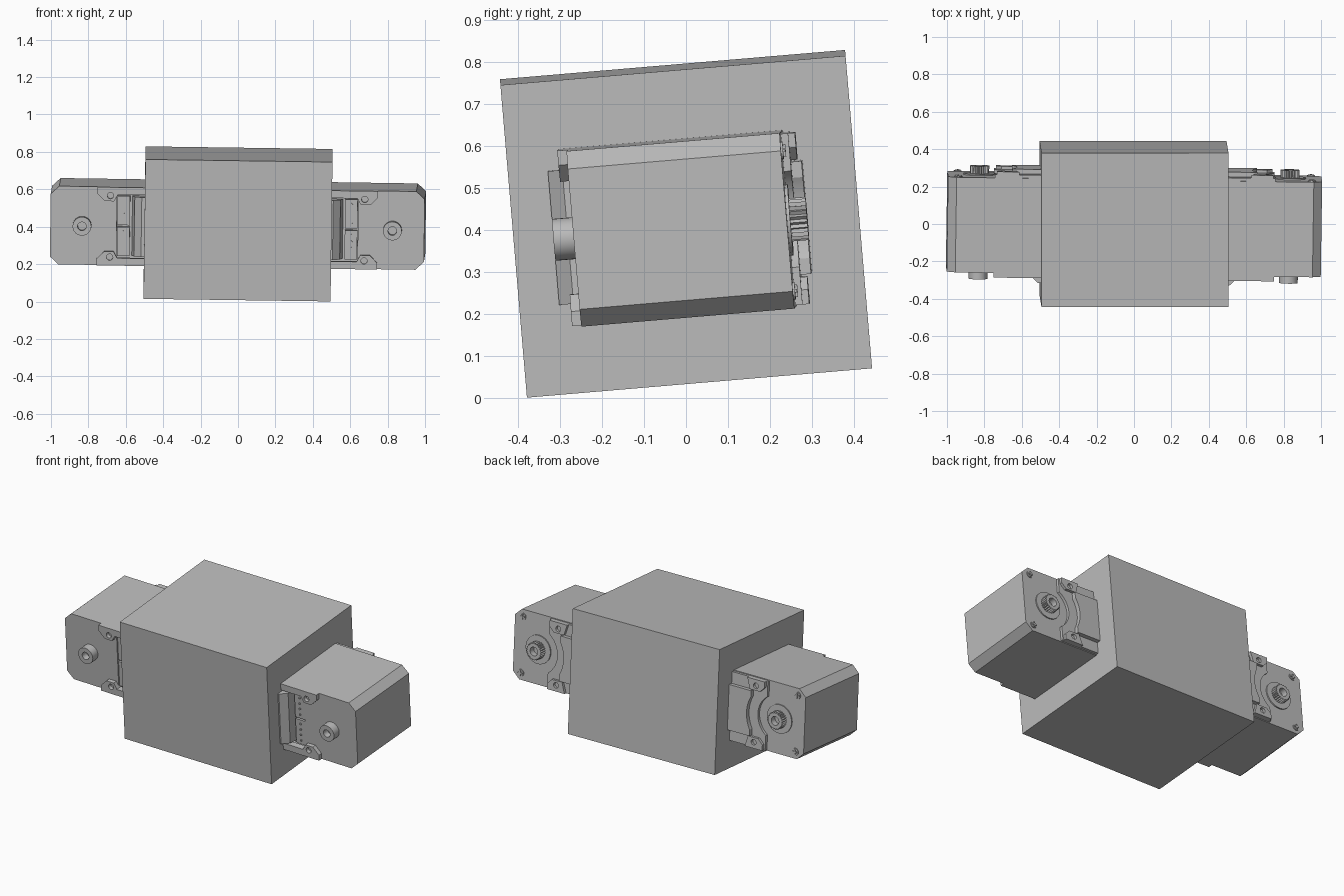
import bpy, bmesh
from math import radians, cos, sin, pi, acos
from mathutils import Matrix

old = bpy.data.objects.get("Cube")
if old:
    bpy.data.objects.remove(old)

grey = bpy.data.materials.new("plain_grey")
grey.use_nodes = True
tone = (0.5, 0.5, 0.5, 1)
grey.diffuse_color = tone
grey.node_tree.nodes["Principled BSDF"].inputs["Base Color"].default_value = tone

# Whole assembly leans slightly; the drive units are also turned a little
LEAN = (Matrix.Translation((0, 0, 0.415)) @ Matrix.Rotation(radians(4.85), 4, 'X')
        @ Matrix.Rotation(radians(0.8), 4, 'Y'))
TURNED = LEAN @ Matrix.Rotation(radians(-0.86), 4, 'Z')


def extrude(name, points, offset, frame):
    """Closed outline of 3D points extruded by an offset vector."""
    bm = bmesh.new()
    face = bm.faces.new([bm.verts.new(p) for p in points])
    new = bmesh.ops.extrude_face_region(bm, geom=[face])["geom"]
    bmesh.ops.translate(bm, vec=offset, verts=[v for v in new if isinstance(v, bmesh.types.BMVert)])
    bmesh.ops.recalc_face_normals(bm, faces=bm.faces)
    mesh = bpy.data.meshes.new(name)
    bm.to_mesh(mesh)
    bm.free()
    mesh.materials.append(grey)
    obj = bpy.data.objects.new(name, mesh)
    bpy.context.collection.objects.link(obj)
    obj.matrix_world = frame
    return obj


def activate(obj):
    bpy.ops.object.select_all(action='DESELECT')
    obj.select_set(True)
    bpy.context.view_layer.objects.active = obj


def cut(obj, *cutters):
    for cutter in cutters:
        cutter.hide_render = True
        mod = obj.modifiers.new("cut", 'BOOLEAN')
        mod.operation, mod.solver, mod.object = 'DIFFERENCE', 'EXACT', cutter
        activate(obj)
        bpy.ops.object.modifier_apply(modifier=mod.name)
        bpy.data.objects.remove(cutter)


def rect(x0, x1, z0, z1):
    return [(x0, z0), (x1, z0), (x1, z1), (x0, z1)]


def circle(x, z, r, n=32):
    return [(x + r * cos(2 * pi * i / n), z + r * sin(2 * pi * i / n)) for i in range(n)]


def build_unit(side, s):
    def plate(name, outline, y0, y1):
        return extrude(f"{side}_{name}", [(s * x, y0, z) for x, z in outline], (0, y1 - y0, 0), TURNED)

    # Body with chamfered outer edges and the open connector pocket
    body = plate("unit_body", [(0.45, -0.21), (0.955, -0.21), (1, -0.168), (1, 0.168),
                               (0.955, 0.21), (0.45, 0.21)], -0.255, 0.255)
    cut(body, plate("pocket", rect(0.4, 0.645, -0.19, 0.19), -0.3, -0.2))

    # Front pivot with a blind hole
    pivot = plate("front_pivot", circle(0.83, 0, 0.05), -0.305, -0.25)
    cut(pivot, plate("hole", circle(0.83, 0, 0.023), -0.32, -0.265))

    # Slanted cable guard beside the box
    guard = [(0.45, -0.19), (0.565, -0.19), (0.55, -0.275), (0.512, -0.31), (0.45, -0.31)]
    extrude(f"{side}_cable_guard", [(s * x, y, -0.16) for x, y in guard], (0, 0, 0.32), TURNED)

    # Two connectors with four pins each
    for label, z in (("lower", -0.083), ("upper", 0.083)):
        plate(f"{label}_connector", rect(0.575, 0.642, z - 0.078, z + 0.078), -0.25, -0.19)
        for i in range(4):
            p = z + (i - 1.5) * 0.035
            plate(f"{label}_pin_{i + 1}", circle(0.61, p, 0.006, 8), -0.256, -0.249)

    # Mounting ears, front and back, and corner screws
    for label, m in (("lower", -1), ("upper", 1)):
        ear = [(0.45, 0.21), (0.75, 0.21), (0.75, 0.175), (0.71, 0.135),
               (0.66, 0.135), (0.64, 0.17), (0.45, 0.17)]
        front = plate(f"{label}_front_ear", [(x, m * z) for x, z in ear], -0.28, -0.24)
        cut(front, plate("hole", circle(0.68, m * 0.165, 0.017, 20), -0.3, -0.258))
        tab = [(0.62, 0.205), (0.74, 0.205), (0.74, 0.17), (0.71, 0.14), (0.64, 0.14)]
        back = plate(f"{label}_back_ear", [(x, m * z) for x, z in tab], 0.25, 0.288)
        cut(back, plate("hole", circle(0.68, m * 0.168, 0.017, 20), 0.262, 0.32))
        plate(f"{label}_screw", circle(0.945, m * 0.168, 0.021, 20), 0.25, 0.26)
        for k, (a, b) in enumerate(((0.015, 0.004), (0.004, 0.015))):
            plate(f"{label}_screw_cross_{k + 1}",
                  rect(0.945 - a, 0.945 + a, m * 0.168 - b, m * 0.168 + b), 0.255, 0.265 + k * 0.001)

    # Stepped back cover with a round clearance for the output horn
    def cover(name, x_end, half, radius, y1):
        reach = acos((0.83 - x_end) / radius)
        arc = [(0.83 - radius * cos(t), radius * sin(t))
               for t in (reach * (1 - i / 10) for i in range(21))]
        return plate(name, [(0.45, half), (x_end, half)] + arc + [(x_end, -half), (0.45, -half)],
                     0.25, y1)

    cover("back_cover", 0.75, 0.205, 0.14, 0.272)
    cover("back_cover_step", 0.655, 0.135, 0.2, 0.297)

    # Output horn: round flange and toothed hub with a centre hole
    plate("horn_flange", circle(0.83, 0, 0.085, 40), 0.25, 0.262)
    teeth = [(0.83 + r * cos(a), r * sin(a)) for i in range(48)
             for a, r in [(2 * pi * i / 48, 0.052 if i % 2 else 0.045)]]
    hub = plate("horn_hub", teeth, 0.255, 0.302)
    cut(hub, plate("hole", circle(0.83, 0, 0.026), 0.265, 0.32))


# Centre block
extrude("centre_block", [(-0.5, y, z) for y, z in rect(-0.413, 0.413, -0.374, 0.374)], (1, 0, 0), LEAN)

# Matching drive units at both ends
build_unit("left", 1)
build_unit("right", -1)

for obj in list(bpy.context.collection.objects):
    if obj.type == 'MESH' and any(w in obj.name for w in ("pivot", "flange", "cover", "ear", "hub")):
        activate(obj)
        bpy.ops.object.shade_smooth_by_angle(angle=radians(25))
